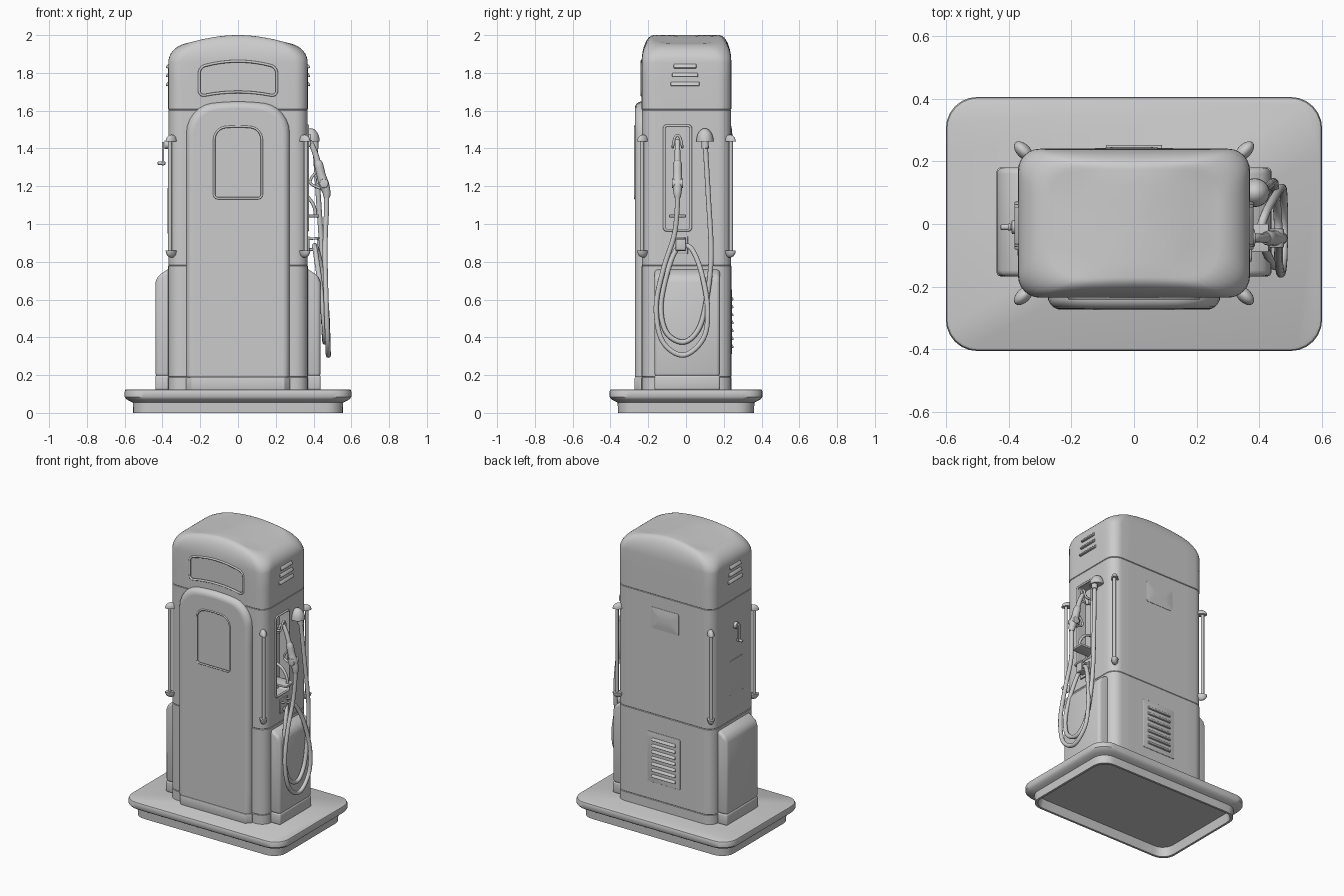
import bpy, bmesh, math
from mathutils import Vector, Matrix
from math import sin, cos, pi, radians

if "Cube" in bpy.data.objects:
    bpy.data.objects.remove(bpy.data.objects["Cube"])

cutters = []
CY = 0.0025          # the cabinet sits a hair behind the centre


def build(name, verts, faces, bevel=0.0):
    me = bpy.data.meshes.new(name)
    me.from_pydata(verts, [], faces)
    bm = bmesh.new()
    bm.from_mesh(me)
    bmesh.ops.recalc_face_normals(bm, faces=bm.faces)
    bm.to_mesh(me)
    bm.free()
    ob = bpy.data.objects.new(name, me)
    bpy.context.collection.objects.link(ob)
    if bevel:
        m = ob.modifiers.new("bevel", 'BEVEL')
        m.width, m.segments, m.limit_method = bevel, 3, 'ANGLE'
    return ob


def loft(name, rings, bevel=0.0):
    n = len(rings[0])
    faces = [list(range(n)), [(len(rings) - 1) * n + i for i in range(n)]]
    for k in range(len(rings) - 1):
        for i in range(n):
            j = (i + 1) % n
            faces.append([k * n + i, k * n + j, (k + 1) * n + j, (k + 1) * n + i])
    return build(name, [p for r in rings for p in r], faces, bevel)


def place(pts, axis, d):
    return [{'x': (d, u, v), 'y': (u, d, v), 'z': (u, v, d)}[axis] for u, v in pts]


def prism(name, pts, axis, a, b, bevel=0.0):
    return loft(name, [place(pts, axis, a), place(pts, axis, b)], bevel)


def rrect(u0, u1, v0, v1, r, r_top=None, n=6, sub=8):
    rt = r if r_top is None else r_top
    arcs = []
    for cu, cv, q, a0 in ((u1 - r, v0 + r, r, -90), (u1 - rt, v1 - rt, rt, 0),
                          (u0 + rt, v1 - rt, rt, 90), (u0 + r, v0 + r, r, 180)):
        arcs.append([(cu + q * cos(radians(a0 + 90 * i / n)),
                      cv + q * sin(radians(a0 + 90 * i / n))) for i in range(n + 1)])
    out = []
    for k in range(4):
        out += arcs[k]
        (x0, y0), (x1, y1) = arcs[k][-1], arcs[(k + 1) % 4][0]
        out += [(x0 + (x1 - x0) * i / sub, y0 + (y1 - y0) * i / sub) for i in range(1, sub)]
    return out


def arched(w, z0, z1, r, rt, low, high):
    # rounded rectangle whose bottom and top edges bow upward
    return [(x, z + (low + (high - low) * (z - z0) / (z1 - z0)) * (1 - (x / w) ** 2))
            for x, z in rrect(-w, w, z0, z1, r, rt)]


def plan(hx, hy, r, z, cy=0.0):
    return place(rrect(-hx, hx, cy - hy, cy + hy, r), 'z', z)


def box(name, x0, x1, y0, y1, z0, z1, bevel=0.004):
    return prism(name, [(x0, y0), (x1, y0), (x1, y1), (x0, y1)], 'z', z0, z1, bevel)


def disc(u, v, r, n=24):
    return [(u + r * cos(2 * pi * i / n), v + r * sin(2 * pi * i / n)) for i in range(n)]


def tube(name, pts, r, radii=None, cyclic=False, steps=6):
    # smooth path through the points (steps=1 keeps them as they are)
    n = len(pts)
    radii = radii or [1] * n
    P = [Vector(p) for p in pts]
    at = lambda i: P[i % n] if cyclic else P[max(0, min(n - 1, i))]
    out = []
    for i in range(n if cyclic else n - 1):
        a, b, c, d = at(i - 1), at(i), at(i + 1), at(i + 2)
        for s in range(steps):
            t = s / steps
            p = 0.5 * (2 * b + (c - a) * t + (2 * a - 5 * b + 4 * c - d) * t ** 2
                       + (3 * b - a - 3 * c + d) * t ** 3)
            out.append((*p, radii[i] * (1 - t) + radii[(i + 1) % n] * t))
    if not cyclic:
        out.append((*P[-1], radii[-1]))
    cu = bpy.data.curves.new(name, 'CURVE')
    cu.dimensions, cu.bevel_depth, cu.bevel_resolution, cu.use_fill_caps = '3D', r, 4, True
    sp = cu.splines.new('POLY')
    sp.points.add(len(out) - 1)
    for q, (x, y, z, rad) in zip(sp.points, out):
        q.co, q.radius = (x, y, z, 1), rad
    sp.use_cyclic_u = cyclic
    ob = bpy.data.objects.new(name, cu)
    bpy.context.collection.objects.link(ob)


def dome(name, loc, scale, rot=0.0):
    bm = bmesh.new()
    bmesh.ops.create_uvsphere(bm, u_segments=24, v_segments=12, radius=1)
    bmesh.ops.bisect_plane(bm, geom=bm.verts[:] + bm.edges[:] + bm.faces[:], plane_co=(0, 0, 0.01),
                           plane_no=(0, 0, 1), clear_inner=True)
    bmesh.ops.holes_fill(bm, edges=[e for e in bm.edges if e.is_boundary], sides=0)
    bm.transform(Matrix.Translation(loc) @ Matrix.Rotation(rot, 4, 'Z') @ Matrix.Diagonal((*scale, 1)))
    vs = [v.co[:] for v in bm.verts]
    bm.verts.index_update()
    build(name, vs, [[v.index for v in f.verts] for f in bm.faces])
    bm.free()


def cut(ob, pts, axis, a, b):
    c = prism("cutter", pts, axis, a, b)
    c.hide_render = True
    cutters.append(c)
    m = ob.modifiers.new("recess", 'BOOLEAN')
    m.operation, m.solver, m.object = 'DIFFERENCE', 'EXACT', c


def louvre(name, axis, s, u, z, a, b):
    prism(name, [(u - s * .01, z + .02), (u + s * .006, z + .004), (u + s * .012, z - .01),
                 (u - s * .01, z - .013)], axis, a, b, 0.004)


# base slab, hollow underneath
loft("base", [plan(hx, hx - .195, r, z) for z, hx, r in (
    (.06, .53, .08), (0, .54, .085), (0, .555, .09), (.055, .557, .09), (.063, .575, .1), (.073, .592, .1),
    (.085, .6, .1), (.112, .6, .1), (.121, .597, .1), (.125, .59, .095))])


# cabinet sections, with fine grooves where they meet
def section(name, z0, z1, grow=0.0):
    return loft(name, [plan(.37 + g, .2375 + g, .07 + g, z, CY) for z, g in (
        (z0, grow - .003), (z0 + .003, grow), (z1 - .003, grow), (z1, grow - .003))])


section("plinth", .12, .19)
section("lower_cabinet", .19, .78)
upper = section("upper_cabinet", .78, 1.605, -.001)

# domed head
rings = [plan(.367, .2345, .067, 1.605, CY), plan(.37, .2375, .07, 1.608, CY), plan(.37, .2375, .07, 1.75, CY)]
for k in range(11):
    t = k / 10 * pi / 2
    hx, hy = .369 - .119 * (1 - cos(t)), .2375 - .065 * (1 - cos(t))
    rings.append([(x, y, z + .042 * sin(t) * (1 - (x / hx) ** 2))
                  for x, y, z in plan(hx, hy, .07 + .03 * sin(t), 1.855 + .103 * sin(t), CY)])
for s in (.7, .4, .1):
    rings.append([(x * s, (y - CY) * s + CY, 1.958 + .042 * (1 - (x * s / .25) ** 2))
                  for x, y, z in plan(.25, .1725, .1, 0, CY)])
head = loft("head", rings)

# raised front panel with arched top
panel = loft("front_panel", [place(arched(.273 - i, .19, 1.615 - i, .002, .13 - i / 2, 0, .033), 'y', y)
                             for y, i in ((-.2, 0), (-.242, 0), (-.254, .005), (-.264, .014), (-.269, .024),
                                          (-.271, .034), (-.271, .037))])
prism("panel_plinth", [(-.274, -.2), (-.274, -.243), (-.245, -.272), (.245, -.272), (.274, -.243), (.274, -.2)],
      'z', .12, .188, .004)

# windows: recess plus frame
face = arched(.126, 1.136, 1.503, .02, .055, 0, .014)
cut(panel, face, 'y', -.3, -.257)
tube("dial_window_frame", place(face, 'y', -.269), .006, cyclic=True, steps=1)
sign = arched(.205, 1.675, 1.83, .03, .03, .024, .032)
cut(head, sign, 'y', -.3, -.223)
tube("head_window_frame", place(sign, 'y', -.234), .007, cyclic=True, steps=1)

# side pods, head vents and corner rails
for s, side in ((-1, "left"), (1, "right")):
    pod = [(.3, .19), (.437, .19), (.437, .69), (.425, .725), (.375, .758), (.3, .77)]
    prism(side + "_pod", [(s * x, z) for x, z in pod], 'y', -.167, .18, .02)
    box(side + "_pod_plinth", *sorted((s * .3, s * .438)), -.167, .18, .12, .2, .012)
    for i, half in enumerate((.076, .068, .06)):
        louvre(side + "_head_vent", 'y', s, s * .371, 1.742 + .047 * i, -.005 - half, -.005 + half)
    for q, end in ((-1, "front"), (1, "back")):
        x, y, a = s * .352, CY + q * .23, s * q * radians(45)
        px, py = s * .36, CY + q * .235
        tube(f"{end}_{side}_rail", [(px, py, .84), (px, py, 1.46)], .011, steps=1)
        dome(f"{end}_{side}_rail_cap", (x, y, 1.437), (.038, .022, .036), a)
        dome(f"{end}_{side}_rail_foot", (x, y, .86), (.038, .022, -.038), a)

# back: louvred panel and a shallow, almost flush bulged plate
prism("back_vent_panel", rrect(-.125, .125, .31, .655, .008), 'y', .23, .243, .002)
for i in range(7):
    louvre("back_vent_slat", 'x', 1, .242, .355 + .042 * i, -.09, .09)
loft("back_plate", [place(rrect(-.115 + i, .1 - i, 1.37 + i, 1.52 - i, .012), 'y', y)
                    for y, i in ((.235, 0), (.2405, .002), (.244, .03), (.246, .055))])

# left side: crank and access door
prism("crank_hub", disc(-.01, 1.42, .022), 'x', -.36, -.39, .003)
prism("crank_arm", rrect(-.021, .001, 1.31, 1.435, .01), 'x', -.392, -.402, .002)
prism("crank_knob", disc(-.01, 1.322, .009), 'x', -.385, -.425, .002)
prism("access_door", rrect(-.1, .05, .95, 1.19, .012), 'x', -.36, -.372, .001)

# right side: nozzle niche
niche = rrect(-.115, .025, .967, 1.52, .015)
cut(upper, niche, 'x', .3, .45)
tube("niche_frame", place(niche, 'x', .369), .007, cyclic=True, steps=1)
box("nozzle_shelf", .29, .43, -.09, 0, 1.035, 1.05)
tube("nozzle_rest", [(.3, -.045, 1.17), (.36, -.045, 1.15), (.40, -.045, 1.10), (.41, -.045, 1.05)], .009)
tube("nozzle_hook", [(.3, -.07, 1.41), (.37, -.07, 1.41), (.38, -.06, 1.455), (.38, -.045, 1.47),
                     (.38, -.03, 1.455), (.37, -.02, 1.41), (.3, -.02, 1.41)], .007)

# nozzle
N = -.045
tube("nozzle_spout", [(.34, N, 1.38), (.355, N, 1.425), (.38, N, 1.435), (.41, N, 1.37), (.43, N, 1.29)],
     .015, [.7, .8, .9, 1, 1.2])
tube("nozzle_body", [(.42, N, 1.33), (.428, N, 1.31), (.44, N, 1.26), (.455, N, 1.21), (.468, N, 1.17),
                     (.47, N, 1.14)], .024, [.8, 1, 1, 1.15, .9, .7])
tube("nozzle_guard", [(.425, N, 1.29), (.39, N, 1.245), (.385, N, 1.215), (.42, N, 1.195), (.465, N, 1.18)], .007)
tube("nozzle_trigger", [(.43, N, 1.26), (.412, N, 1.24), (.415, N, 1.21)], .006)
prism("nozzle_valve_cap", disc(.455, 1.215, .024), 'y', -.075, -.015, .004)

# hose: down from the nozzle, twice round the hanger, up to the outlet
tube("hose", [(.47, N, 1.16), (.468, -.048, 1.06), (.462, -.065, .93), (.462, -.12, .76), (.468, -.158, .56),
              (.475, -.125, .38), (.478, -.015, .305), (.476, .09, .39), (.47, .115, .54), (.448, .085, .73),
              (.42, .035, .86), (.405, -.015, .885), (.412, -.065, .84), (.435, -.115, .68), (.45, -.133, .54),
              (.46, -.1, .42), (.46, -.01, .375), (.455, .07, .45), (.45, .112, .62), (.445, .133, .84),
              (.425, .118, 1.15), (.405, .1, 1.45)], .0135, steps=8)
dome("hose_outlet", (.385, .1, 1.435), (.048, .046, .072))
tube("hose_collar", [(.405, .1, 1.45), (.408, .102, 1.40)], .019, steps=1)
box("hanger_plate", .36, .378, -.075, .01, .84, .935)
box("hanger_arm", .37, .425, -.055, .0, .858, .872)
box("hanger_lip", .418, .427, -.055, .0, .86, .92)
tube("hanger_guide", [(.37, -.07, .92), (.42, -.07, .925), (.42, -.01, .925), (.37, -.01, .92)], .006)

# apply modifiers, drop cutters, shade
bpy.ops.object.select_all(action='SELECT')
bpy.context.view_layer.objects.active = panel
bpy.ops.object.convert(target='MESH')
for c in cutters:
    bpy.data.objects.remove(c, do_unlink=True)
bpy.ops.object.select_all(action='SELECT')
bpy.context.view_layer.objects.active = bpy.context.selected_objects[0]
bpy.ops.object.shade_smooth_by_angle(angle=radians(35))
